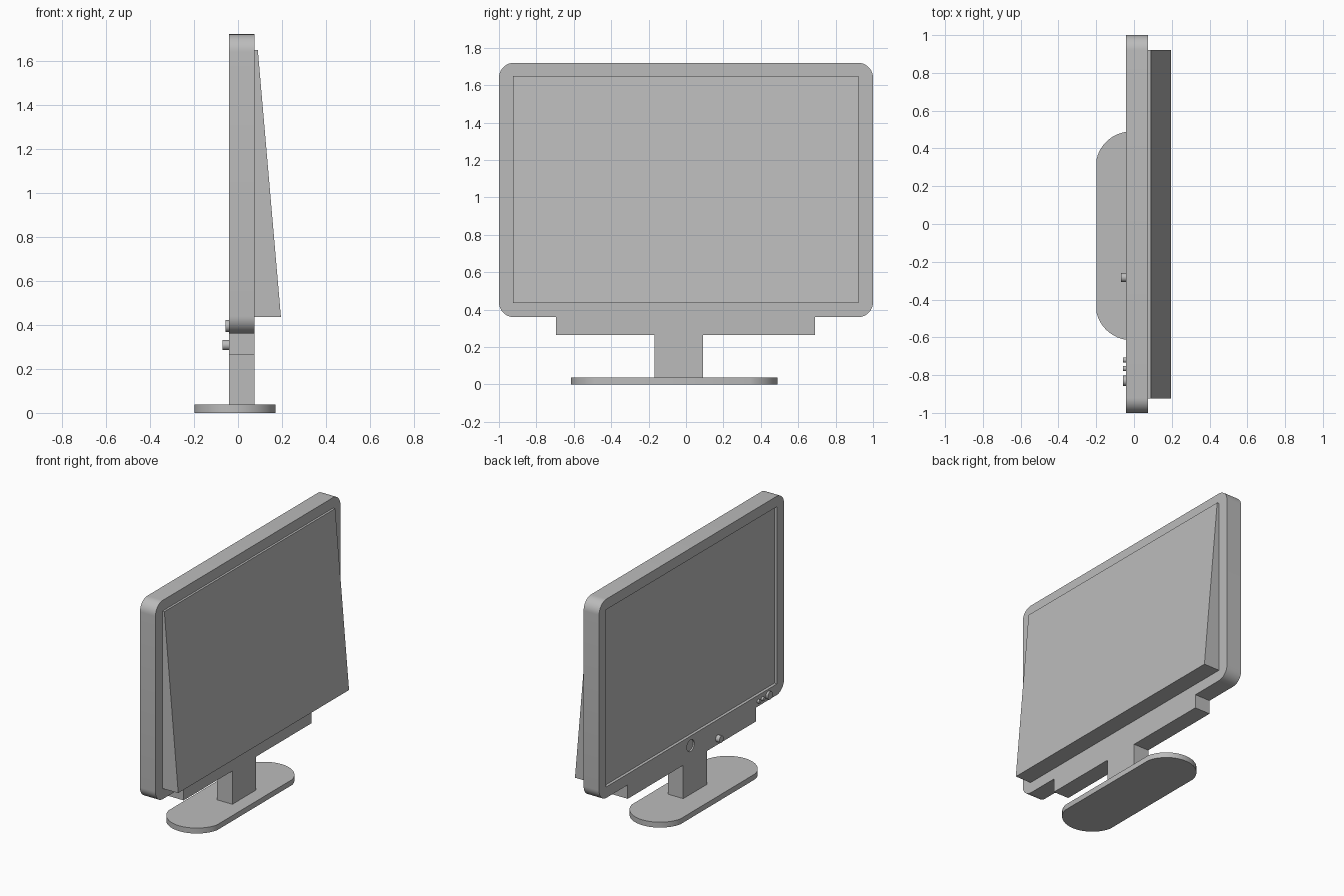
import bpy, bmesh, math
from mathutils import Matrix, Vector

if "Cube" in bpy.data.objects:
    bpy.data.objects.remove(bpy.data.objects["Cube"], do_unlink=True)

grey = bpy.data.materials.new("plain_grey")
grey.use_nodes = True
colour = (0.5, 0.5, 0.5, 1)
grey.diffuse_color = colour
grey.node_tree.nodes["Principled BSDF"].inputs["Base Color"].default_value = colour

FRONT, BACK = -0.042, 0.075      # screen faces -x


def prism(name, points, direction):
    """Extrude a closed planar outline along a direction."""
    bm = bmesh.new()
    face = bm.faces.new([bm.verts.new(p) for p in points])
    new = bmesh.ops.extrude_face_region(bm, geom=[face])["geom"]
    bmesh.ops.translate(bm, vec=direction,
                        verts=[v for v in new if isinstance(v, bmesh.types.BMVert)])
    bmesh.ops.recalc_face_normals(bm, faces=bm.faces)
    mesh = bpy.data.meshes.new(name)
    bm.to_mesh(mesh)
    bm.free()
    obj = bpy.data.objects.new(name, mesh)
    bpy.context.collection.objects.link(obj)
    mesh.materials.append(grey)
    return obj


def box(name, x0, x1, y0, y1, z0, z1):
    return prism(name, [(x0, y0, z0), (x0, y1, z0), (x0, y1, z1), (x0, y0, z1)],
                 (x1 - x0, 0, 0))


def disc(name, x0, x1, y, z, r, n=32):
    ring = [(x0, y + r * math.cos(i * math.tau / n), z + r * math.sin(i * math.tau / n))
            for i in range(n)]
    return prism(name, ring, (x1 - x0, 0, 0))


def arc(cu, cv, r, a0, a1, n):
    return [(cu + r * math.cos(a0 + (a1 - a0) * i / n),
             cv + r * math.sin(a0 + (a1 - a0) * i / n)) for i in range(n + 1)]


def smooth(obj):
    bpy.ops.object.select_all(action='DESELECT')
    obj.select_set(True)
    bpy.context.view_layer.objects.active = obj
    bpy.ops.object.shade_smooth_by_angle(angle=math.radians(30))


def cut(obj, cutter):
    mod = obj.modifiers.new("cut", 'BOOLEAN')
    mod.operation, mod.solver, mod.object = 'DIFFERENCE', 'EXACT', cutter
    cutter.hide_render = True
    cutter.hide_set(True)


# Rounded casing
r, low, high = 0.08, 0.36, 1.72
outline = []
for k, (y, z) in enumerate([(1 - r, high - r), (r - 1, high - r),
                            (r - 1, low + r), (1 - r, low + r)]):
    outline += arc(y, z, r, k * math.pi / 2, (k + 1) * math.pi / 2, 10)
casing = prism("casing", [(FRONT, y, z) for y, z in outline], (BACK - FRONT, 0, 0))
smooth(casing)

# Sloping rear housing
prism("rear_housing", [(BACK, -0.925, 0.435), (0.195, -0.925, 0.435),
                       (0.09, -0.925, 1.648), (BACK, -0.925, 1.648)], (0, 1.847, 0))

# Lower bar and neck
bar = box("lower_bar", FRONT, BACK, -0.695, 0.69, 0.265, low)
box("neck", FRONT, BACK, -0.168, 0.09, 0.035, 0.265)

# Sunken screen and round dimple on the front
cut(casing, box("screen_cutter", FRONT - 0.05, FRONT + 0.02, -0.925, 0.925, 0.435, 1.648))
dimple = disc("dimple_cutter", FRONT - 0.05, FRONT + 0.01, 0.01, 0.37, 0.04)
cut(casing, dimple)
cut(bar, dimple)

# Power button and control buttons
for name, y, z, rad, tip in [("power_button", -0.283, 0.308, 0.023, -0.07),
                             ("large_button", -0.83, 0.395, 0.027, -0.057),
                             ("small_button_a", -0.765, 0.395, 0.013, -0.057),
                             ("small_button_b", -0.72, 0.395, 0.013, -0.057)]:
    smooth(disc(name, tip, FRONT + 0.005, y, z, rad))

# Foot plate with arched ends
mid, half, bulge = -0.014, 0.184, 0.145
radius = (half ** 2 + bulge ** 2) / (2 * bulge)
sweep = math.asin(half / radius)
ends = arc(mid, 0.49 - radius, radius, math.pi / 2 - sweep, math.pi / 2 + sweep, 20)
ends += arc(mid, radius - 0.615, radius, 1.5 * math.pi - sweep, 1.5 * math.pi + sweep, 20)
smooth(prism("foot", [(x, y, 0) for x, y in ends], (0, 0, 0.037)))
